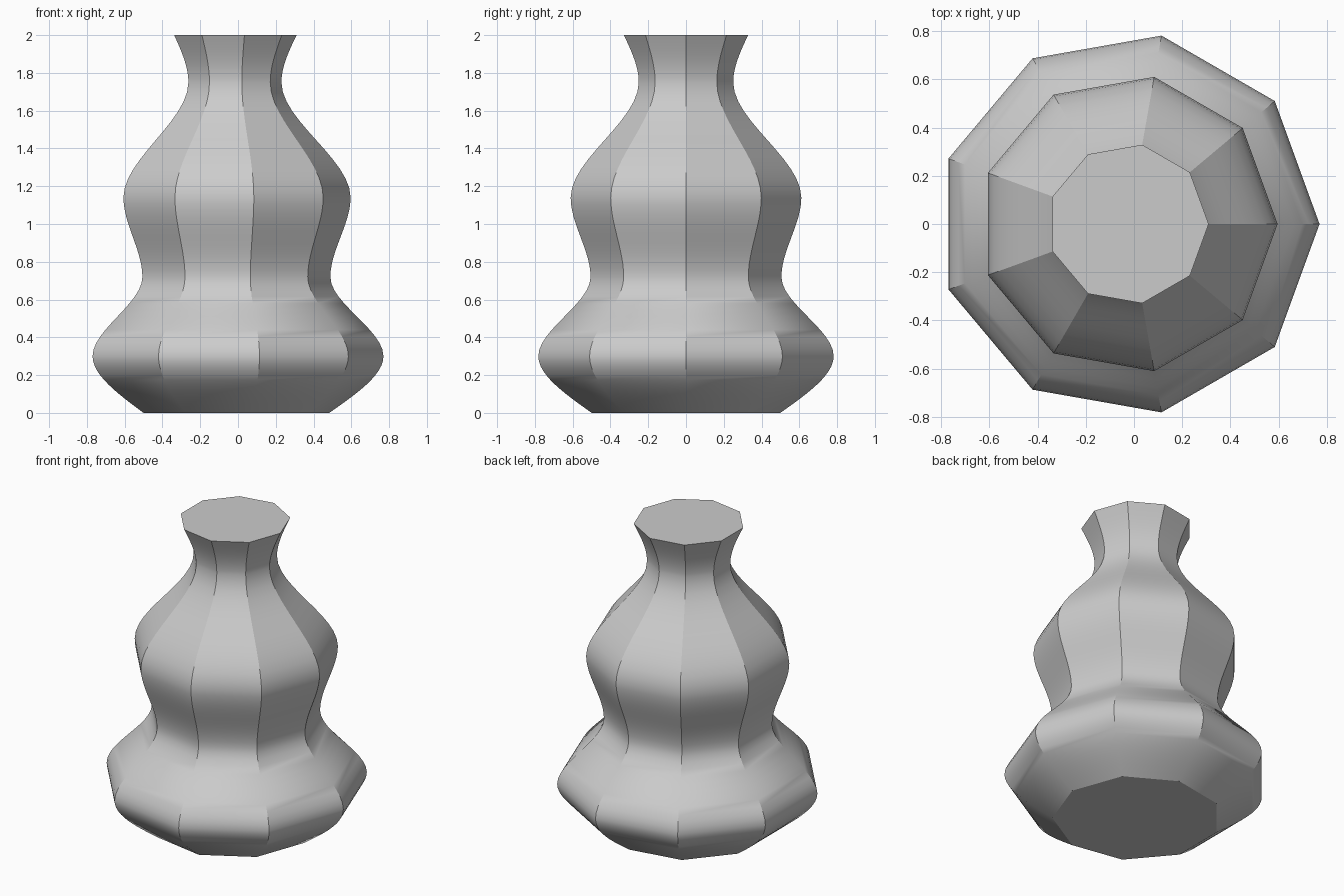
import bpy, bmesh, math

if "Cube" in bpy.data.objects:
    bpy.data.objects.remove(bpy.data.objects["Cube"], do_unlink=True)

SIDES = 9
STEPS = 12
# Profile turning points: height, radius, slope of radius over height
KEYS = [(0, .507, 1.43), (.3, .794, 0), (.72, .513, 0),
        (1.14, .62, 0), (1.75, .254, 0), (2, .334, .48)]


def profile():
    """Cubic curve through the turning points of the vase outline."""
    rings = [KEYS[0][:2]]
    for (z0, r0, m0), (z1, r1, m1) in zip(KEYS, KEYS[1:]):
        h = z1 - z0
        for i in range(1, STEPS + 1):
            t = i / STEPS
            s = t * t * (3 - 2 * t)
            r = (r0 + (r1 - r0) * s + h * m0 * t * (1 - t) ** 2
                 - h * m1 * t * t * (1 - t))
            rings.append((z0 + h * t, r))
    return rings


# Nine-sided vase body with closed ends
bm = bmesh.new()
widest = max(r for z, r in KEYS and [k[:2] for k in KEYS])
shift = -widest * (1 - math.cos(math.pi / SIDES)) / 2
rings = []
for z, r in profile():
    rings.append([bm.verts.new((shift + r * math.cos(math.tau * i / SIDES),
                                r * math.sin(math.tau * i / SIDES), z))
                  for i in range(SIDES)])
for low, high in zip(rings, rings[1:]):
    for i in range(SIDES):
        j = (i + 1) % SIDES
        bm.faces.new((low[i], low[j], high[j], high[i]))
bm.faces.new(rings[0][::-1])
bm.faces.new(rings[-1])
mesh = bpy.data.meshes.new("vase_body")
bm.to_mesh(mesh)
bm.free()

vase = bpy.data.objects.new("vase_body", mesh)
bpy.context.collection.objects.link(vase)
bpy.ops.object.select_all(action='DESELECT')
vase.select_set(True)
bpy.context.view_layer.objects.active = vase
bpy.ops.object.shade_smooth_by_angle(angle=math.radians(30))

# Plain light grey finish
grey = bpy.data.materials.new("light_grey")
grey.use_nodes = True
colour = (.6, .6, .6, 1)
grey.diffuse_color = colour
grey.node_tree.nodes["Principled BSDF"].inputs["Base Color"].default_value = colour
mesh.materials.append(grey)
